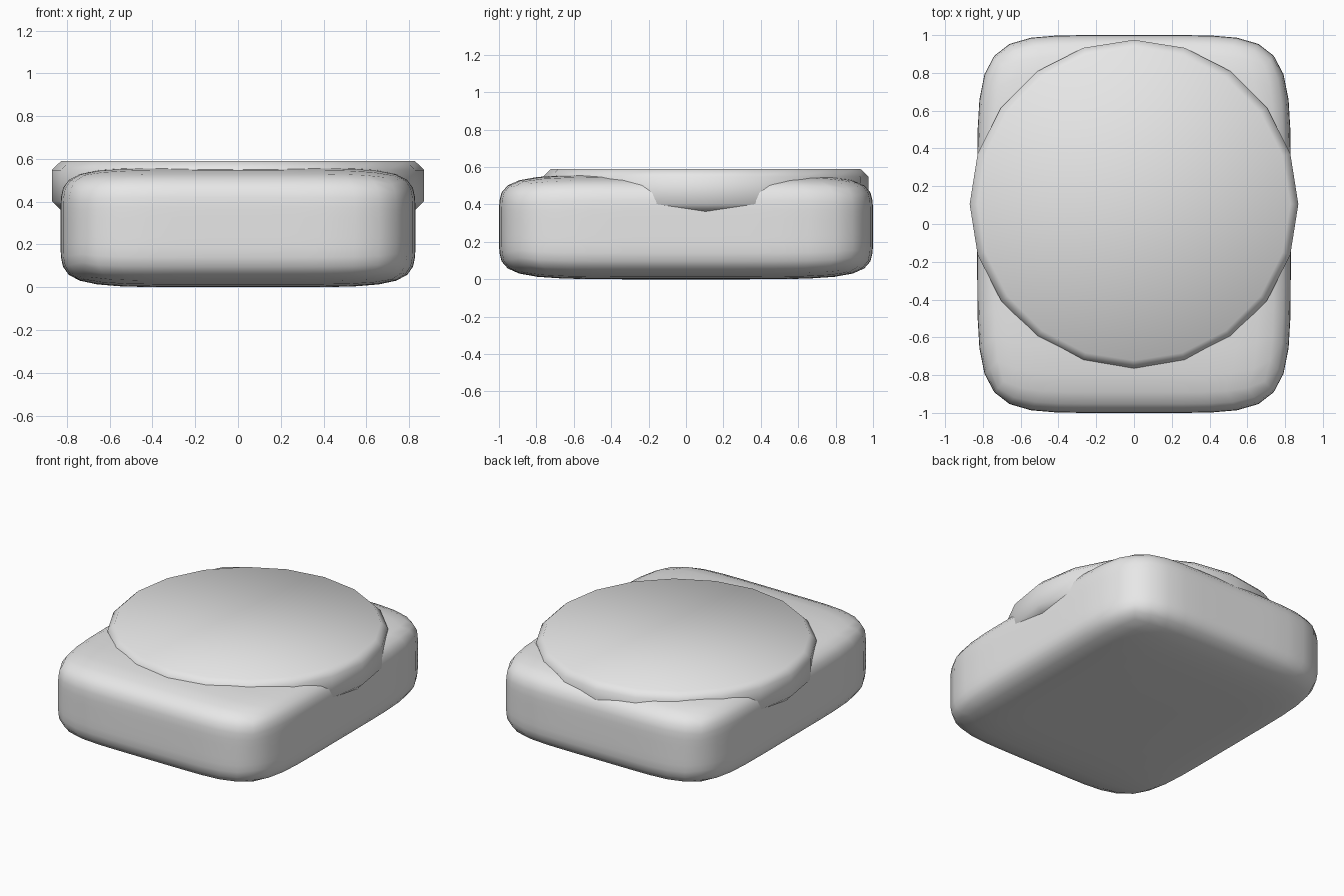
import bpy
import bmesh
from mathutils import Matrix, Vector

cube = bpy.data.objects.get("Cube")
if cube:
    bpy.data.objects.remove(cube, do_unlink=True)

# One plain grey for the whole model
grey = bpy.data.materials.new("plain grey")
grey.use_nodes = True
colour = (0.8, 0.8, 0.8, 1.0)
grey.diffuse_color = colour
grey.node_tree.nodes["Principled BSDF"].inputs["Base Color"].default_value = colour


def finish(name, bm):
    """Turn a bmesh into a smooth-shaded grey object."""
    bmesh.ops.recalc_face_normals(bm, faces=bm.faces[:])
    for face in bm.faces:
        face.smooth = True
    mesh = bpy.data.meshes.new(name)
    bm.to_mesh(mesh)
    bm.free()
    mesh.materials.append(grey)
    obj = bpy.data.objects.new(name, mesh)
    bpy.context.collection.objects.link(obj)
    return obj


# Pillowy base: a gridded cube pulled onto a squarish ellipsoid
HALF = Vector((0.83, 1.0, 0.28))
ROUND = 6
bm = bmesh.new()
bmesh.ops.create_cube(bm, size=2)
bmesh.ops.subdivide_edges(bm, edges=bm.edges[:], cuts=11, use_grid_fill=True)
for v in bm.verts:
    reach = sum(abs(c) ** ROUND for c in v.co) ** (1 / ROUND)
    v.co = Vector([c / reach * h for c, h in zip(v.co, HALF)])
    v.co.z += HALF.z
finish("base", bm)

# Twenty-sided bevelled disc sunk into the top, set towards the back
TOP, BOTTOM, RADIUS = 0.59, 0.36, 0.87
bm = bmesh.new()
bmesh.ops.create_cone(
    bm, cap_ends=True, segments=20, radius1=RADIUS, radius2=RADIUS,
    depth=TOP - BOTTOM,
    matrix=Matrix.Translation((0, 0.105, (TOP + BOTTOM) / 2)))
rims = [e for e in bm.edges if abs(e.verts[0].co.z - e.verts[1].co.z) < 0.01]
bmesh.ops.bevel(bm, geom=rims, offset=0.042, segments=1, affect='EDGES')
finish("top_disc", bm)
